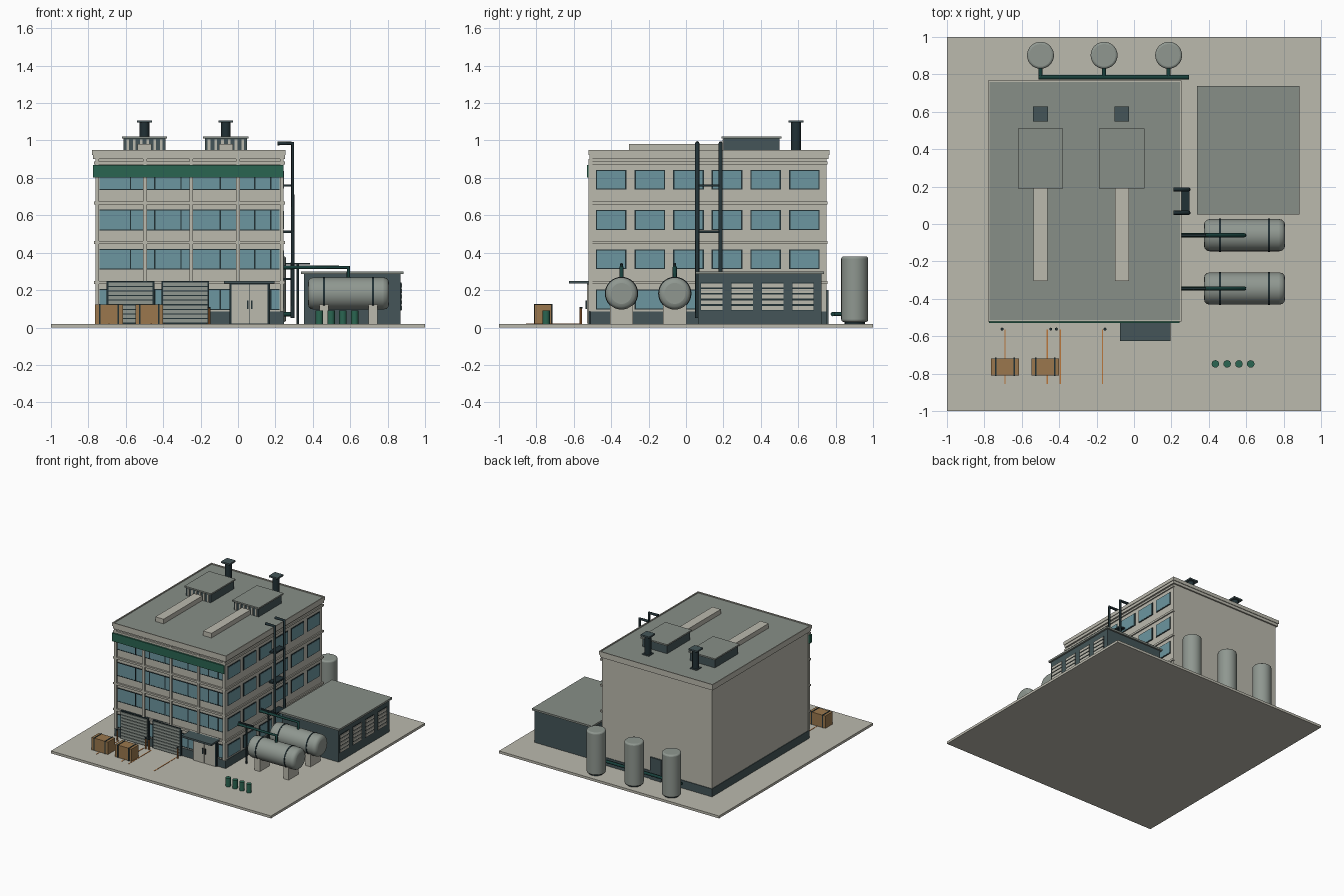
import bpy
from math import pi

cube = bpy.data.objects.get("Cube")
if cube:
    bpy.data.objects.remove(cube, do_unlink=True)


def material(name, *rgb):
    m = bpy.data.materials.new(name)
    m.use_nodes = True
    col = [(c / 255) ** 2.2 for c in rgb] + [1]
    m.diffuse_color = col
    m.node_tree.nodes["Principled BSDF"].inputs["Base Color"].default_value = col
    return m


CONCRETE = material("concrete", 186, 184, 172)
ROOF = material("roof_grey", 134, 141, 134)
METAL = material("tank_metal", 142, 150, 143)
SLATE = material("slate", 70, 86, 89)
DARK = material("dark_steel", 38, 52, 56)
GLASS = material("glass", 108, 149, 158)
GREEN = material("green", 46, 101, 82)
PIPE = material("pipe_green", 30, 66, 62)
WOOD = material("wood", 153, 119, 78)
ORANGE = material("orange_paint", 186, 118, 62)


def box(name, mat, x, y, z):
    """Box from (low, high) pairs."""
    bpy.ops.mesh.primitive_cube_add(size=1, location=[sum(r) / 2 for r in (x, y, z)])
    o = bpy.context.object
    o.name = name
    o.scale = [r[1] - r[0] for r in (x, y, z)]
    bpy.ops.object.transform_apply(location=False, rotation=False)
    o.data.materials.append(mat)
    return o


def cyl(name, mat, r, centre, length, axis="z", sides=16, round_end=0):
    rot = {"x": (0, pi / 2, 0), "y": (pi / 2, 0, 0), "z": (0, 0, 0)}[axis]
    bpy.ops.mesh.primitive_cylinder_add(vertices=sides, radius=r, depth=length,
                                        location=centre, rotation=rot)
    o = bpy.context.object
    o.name = name
    o.data.materials.append(mat)
    if round_end:
        b = o.modifiers.new("rounded_ends", "BEVEL")
        b.width, b.segments, b.limit_method, b.angle_limit = round_end, 3, "ANGLE", 1
    bpy.ops.object.shade_smooth_by_angle(angle=0.6)
    return o


def pipe(name, mat, r, points):
    """Round pipe following straight runs."""
    c = bpy.data.curves.new(name, "CURVE")
    c.dimensions = "3D"
    c.bevel_depth, c.bevel_resolution, c.use_fill_caps = r, 2, True
    s = c.splines.new("POLY")
    s.points.add(len(points) - 1)
    for p, co in zip(s.points, points):
        p.co = (*co, 1)
    o = bpy.data.objects.new(name, c)
    bpy.context.collection.objects.link(o)
    c.materials.append(mat)
    return o


def span(c, w):
    return (c - w / 2, c + w / 2)


FLOORS = (0.15, 0.365, 0.575, 0.79)

# Ground and main block
box("ground_slab", CONCRETE, (-1, 1), (-1, 1), (0, 0.02))
box("main_block", CONCRETE, (-0.76, 0.24), (-0.505, 0.75), (0.02, 0.91))
box("plinth", SLATE, (-0.765, 0.245), (-0.51, 0.755), (0.02, 0.085))

# Floor ledges and front pilasters
for z in (0.242, 0.455, 0.667, 0.88):
    box("front_ledge", CONCRETE, (-0.77, 0.25), (-0.52, -0.5), span(z, 0.016))
    box("side_ledge", CONCRETE, (0.235, 0.25), (-0.52, 0.757), span(z, 0.016))
for x in (-0.752, -0.497, -0.25, 0, 0.234):
    box("pilaster", CONCRETE, span(x, 0.02), (-0.52, -0.5), (0.085, 0.9))

# Cornice, parapet and roof
box("cornice_lower", CONCRETE, (-0.775, 0.25), (-0.515, 0.762), (0.9, 0.922))
box("cornice_upper", CONCRETE, (-0.78, 0.255), (-0.52, 0.767), (0.922, 0.938))
box("roof_surface", ROOF, (-0.772, 0.247), (-0.512, 0.759), (0.93, 0.942))
for x in (-0.776, 0.251):
    box("parapet_side", CONCRETE, span(x, 0.008), (-0.52, 0.767), (0.93, 0.95))
for y in (-0.516, 0.763):
    box("parapet_end", CONCRETE, (-0.78, 0.255), span(y, 0.008), (0.93, 0.95))
box("green_fascia", GREEN, (-0.775, 0.243), (-0.53, -0.5), (0.803, 0.87))

# Front window strips with mullions
for z in FLOORS:
    box("front_window_strip", GLASS, (-0.74, 0.222), (-0.509, -0.5), span(z, 0.105))
    for x in (-0.575, -0.445, -0.305, -0.095, 0.09, 0.175):
        box("mullion", DARK, span(x, 0.007), (-0.512, -0.5), span(z, 0.105))
    for edge in (-0.053, 0.053):
        box("window_rail", DARK, (-0.74, 0.222), (-0.511, -0.5), span(z + edge, 0.005))

# Side windows
for z in FLOORS:
    for i in range(6):
        y = -0.4 + i * 0.2065
        box("side_window_frame", DARK, (0.235, 0.244), span(y, 0.164), span(z, 0.106))
        box("side_window_glass", GLASS, (0.235, 0.246), span(y, 0.15), span(z, 0.094))

# Loading shutters
for x in (-0.575, -0.282):
    box("shutter_frame", DARK, span(x, 0.256), (-0.522, -0.5), (0.02, 0.25))
    for i in range(9):
        box("shutter_slat", METAL, span(x, 0.236), (-0.528, -0.51), span(0.036 + i * 0.0245, 0.019))

# Entrance with canopy
box("door_frame", DARK, (-0.045, 0.17), (-0.522, -0.5), (0.02, 0.235))
for side in (-1, 1):
    box("door_leaf", CONCRETE, span(0.0625 + side * 0.049, 0.094), (-0.528, -0.51), (0.022, 0.23))
    box("door_handle", DARK, span(0.0625 + side * 0.011, 0.007), (-0.536, -0.52), (0.1, 0.145))
box("canopy", SLATE, (-0.075, 0.195), (-0.625, -0.5), (0.235, 0.25))
box("back_door", SLATE, span(-0.255, 0.1), (0.74, 0.762), (0.02, 0.2))

# Rooftop units, ducts and chimneys
for x in (-0.5, -0.065):
    box("roof_unit", SLATE, span(x, 0.225), (0.2, 0.5), (0.94, 1.01))
    box("roof_unit_lid", ROOF, span(x, 0.242), (0.19, 0.51), (1.01, 1.022))
    for i in range(6):
        box("roof_unit_fin", CONCRETE, span(x - 0.09 + i * 0.036, 0.014), (0.194, 0.21), (0.945, 1.005))
    box("roof_duct", CONCRETE, span(x, 0.075), (-0.305, 0.2), (0.94, 0.98))
    cyl("chimney", DARK, 0.026, (x, 0.588, 1.02), 0.16, sides=12)
    box("chimney_cap", SLATE, span(x, 0.078), span(0.588, 0.078), (1.095, 1.108))
    box("chimney_foot", SLATE, span(x, 0.06), span(0.588, 0.06), (0.94, 0.95))

# Riser pipes with brackets
for y in (0.06, 0.185):
    pipe("riser_pipe", DARK, 0.011, [(0.21, y, 0.985), (0.292, y, 0.985), (0.292, y, 0.05)])
for z in (0.26, 0.512, 0.76):
    box("riser_bracket", DARK, (0.24, 0.297), (0.06, 0.185), span(z, 0.012))

# Annex with louvres
box("annex_walls", SLATE, (0.353, 0.87), (0.065, 0.725), (0.02, 0.285))
box("annex_roof", ROOF, (0.338, 0.885), (0.052, 0.738), (0.285, 0.3))
for i in range(4):
    y = 0.137 + i * 0.163
    box("louvre_back", DARK, (0.865, 0.873), span(y, 0.118), (0.09, 0.24))
    for k in range(5):
        box("louvre_slat", CONCRETE, (0.865, 0.878), span(y, 0.114), span(0.105 + k * 0.03, 0.021))

# Horizontal tanks with saddles and feed pipes
for y in (-0.06, -0.345):
    cyl("horizontal_tank", METAL, 0.086, (0.591, y, 0.182), 0.434, "x", 32, 0.03)
    for x in (0.46, 0.722):
        cyl("tank_band", DARK, 0.089, (x, y, 0.182), 0.009, "x", 32)
        box("tank_saddle", CONCRETE, span(x, 0.048), span(y, 0.125), (0.02, 0.13))
    pipe("tank_feed_pipe", PIPE, 0.011, [(0.235, y, 0.322), (0.59, y, 0.322), (0.59, y, 0.25)])
    pipe("pipe_post", DARK, 0.007, [(0.32, y, 0.02), (0.32, y, 0.34)])
    box("pipe_clamp", DARK, (0.25, 0.385), span(y, 0.012), (0.336, 0.345))

# Vertical tanks with header pipe
for x in (-0.5, -0.16, 0.185):
    cyl("vertical_tank", METAL, 0.072, (x, 0.902, 0.205), 0.35, "z", 32, 0.012)
    cyl("tank_foot", DARK, 0.055, (x, 0.902, 0.03), 0.03, "z", 16)
    pipe("tank_branch_pipe", PIPE, 0.011, [(x, 0.785, 0.072), (x, 0.85, 0.072)])
pipe("header_pipe", PIPE, 0.012, [(-0.51, 0.785, 0.072), (0.295, 0.785, 0.072)])

# Crates with straps
for x in (-0.69, -0.475):
    box("crate", WOOD, span(x, 0.148), span(-0.764, 0.092), (0.02, 0.122))
    for dx in (-0.05, 0.05):
        box("crate_strap", DARK, span(x + dx, 0.008), span(-0.764, 0.098), (0.02, 0.125))

# Drums
for i in range(4):
    cyl("drum", GREEN, 0.02, (0.435 + i * 0.063, -0.748, 0.055), 0.07, sides=16)

# Bollards and painted bay lines
for x in (-0.705, -0.445, -0.415, -0.155):
    cyl("bollard", ORANGE, 0.007, (x, -0.562, 0.06), 0.085, sides=10)
    cyl("bollard_cap", DARK, 0.008, (x, -0.562, 0.106), 0.008, sides=10)
for x in (-0.69, -0.463, -0.395, -0.168):
    box("bay_line", ORANGE, span(x, 0.007), (-0.855, -0.565), (0.018, 0.022))
